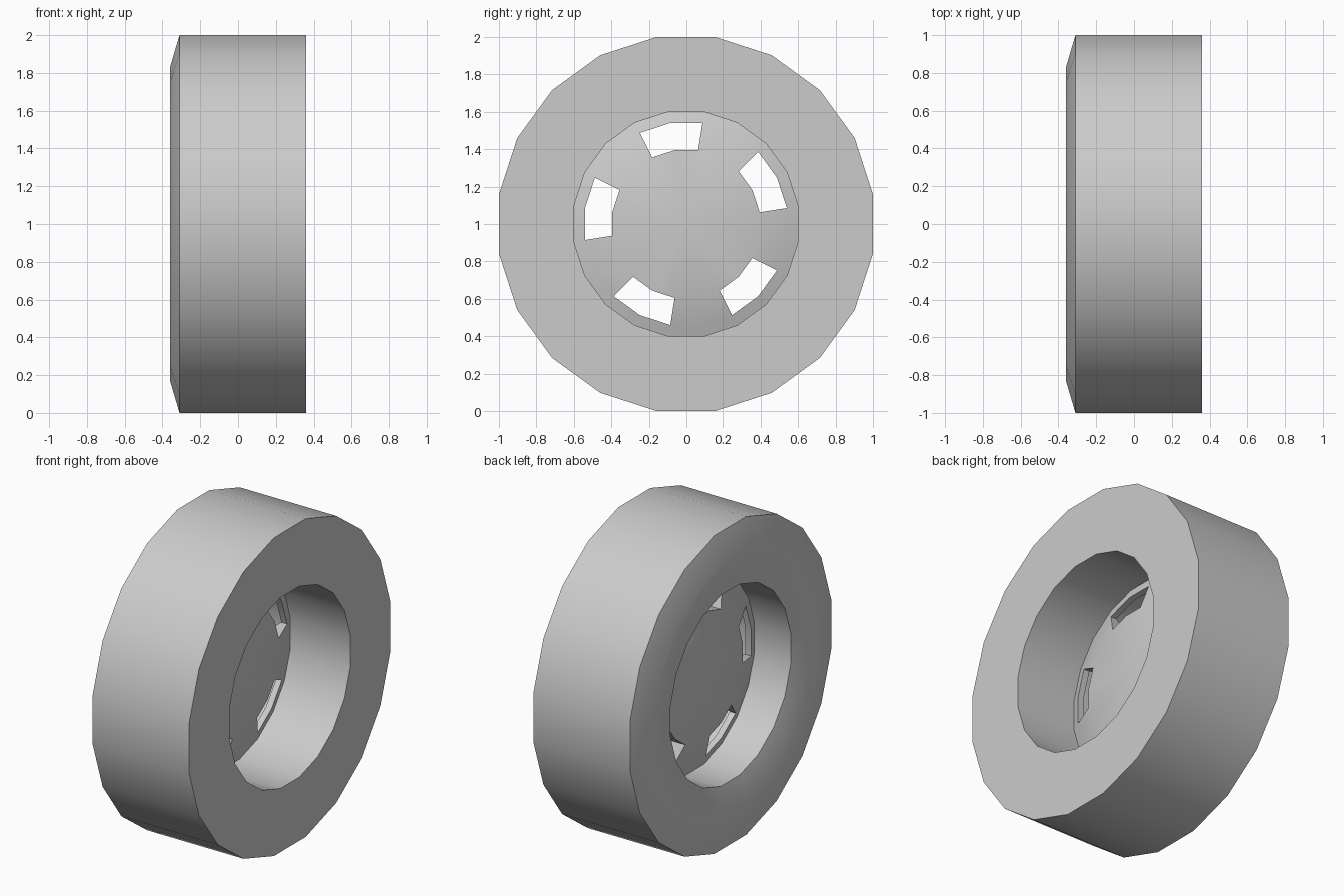
import bpy, bmesh
from math import sin, cos, pi

SIDES = 20
FLAT = 1 / cos(pi / SIDES)          # flat-to-corner radius factor

cube = bpy.data.objects.get("Cube")
if cube:
    bpy.data.objects.remove(cube, do_unlink=True)

grey = bpy.data.materials.new("plain grey")
grey.use_nodes = True
colour = (0.6, 0.6, 0.6, 1)
grey.diffuse_color = colour
grey.node_tree.nodes["Principled BSDF"].inputs["Base Color"].default_value = colour


def ring(bm, x, radius):
    """Ring of corners around the x axis."""
    angles = [(2 * k + 1) * pi / SIDES for k in range(SIDES)]
    r = radius * FLAT
    return [bm.verts.new((x, r * cos(a), r * sin(a))) for a in angles]


def band(bm, a, b, keep=lambda k: True):
    """Quads between two rings, for the segments that are kept."""
    for k in range(SIDES):
        n = (k + 1) % SIDES
        if keep(k):
            bm.faces.new((a[k], a[n], b[n], b[k]))


def finish(bm, name):
    bmesh.ops.recalc_face_normals(bm, faces=bm.faces[:])
    mesh = bpy.data.meshes.new(name)
    bm.to_mesh(mesh)
    bm.free()
    mesh.materials.append(grey)
    obj = bpy.data.objects.new(name, mesh)
    obj.location.z = 1
    bpy.context.collection.objects.link(obj)
    bpy.ops.object.select_all(action='DESELECT')
    obj.select_set(True)
    bpy.context.view_layer.objects.active = obj
    bpy.ops.object.shade_smooth_by_angle(angle=pi / 6)


# Tyre: square inner side, both edges chamfered on the outer side
profile = [(0.36, 0.6), (0.36, 1), (-0.31, 1), (-0.36, 0.83), (-0.36, 0.77), (-0.31, 0.6)]
bm = bmesh.new()
rings = [ring(bm, x, r) for x, r in profile]
for i, r in enumerate(rings):
    band(bm, rings[i - 1], r)
finish(bm, "tyre")

# Hub disc: lens-shaped plate with five slots
MID = -0.057
bm = bmesh.new()
rim = ring(bm, MID, 0.6)


def is_slot(k):
    return k % 4 < 2


def is_solid(k):
    return not is_slot(k)


shells = []
for side in (1, -1):
    inner = ring(bm, MID + side * 0.063, 0.395)
    outer = ring(bm, MID + side * 0.02, 0.54)
    centre = bm.verts.new((MID + side * 0.1, 0, 0))
    band(bm, rim, outer)
    band(bm, outer, inner, is_solid)
    for k in range(SIDES):
        bm.faces.new((inner[k], inner[(k + 1) % SIDES], centre))
    shells.append((inner, outer))

# Slot walls
(in_a, out_a), (in_b, out_b) = shells
band(bm, in_a, in_b, is_slot)
band(bm, out_a, out_b, is_slot)
for k in range(0, SIDES, 2):
    bm.faces.new((in_a[k], out_a[k], out_b[k], in_b[k]))
finish(bm, "hub_disc")
